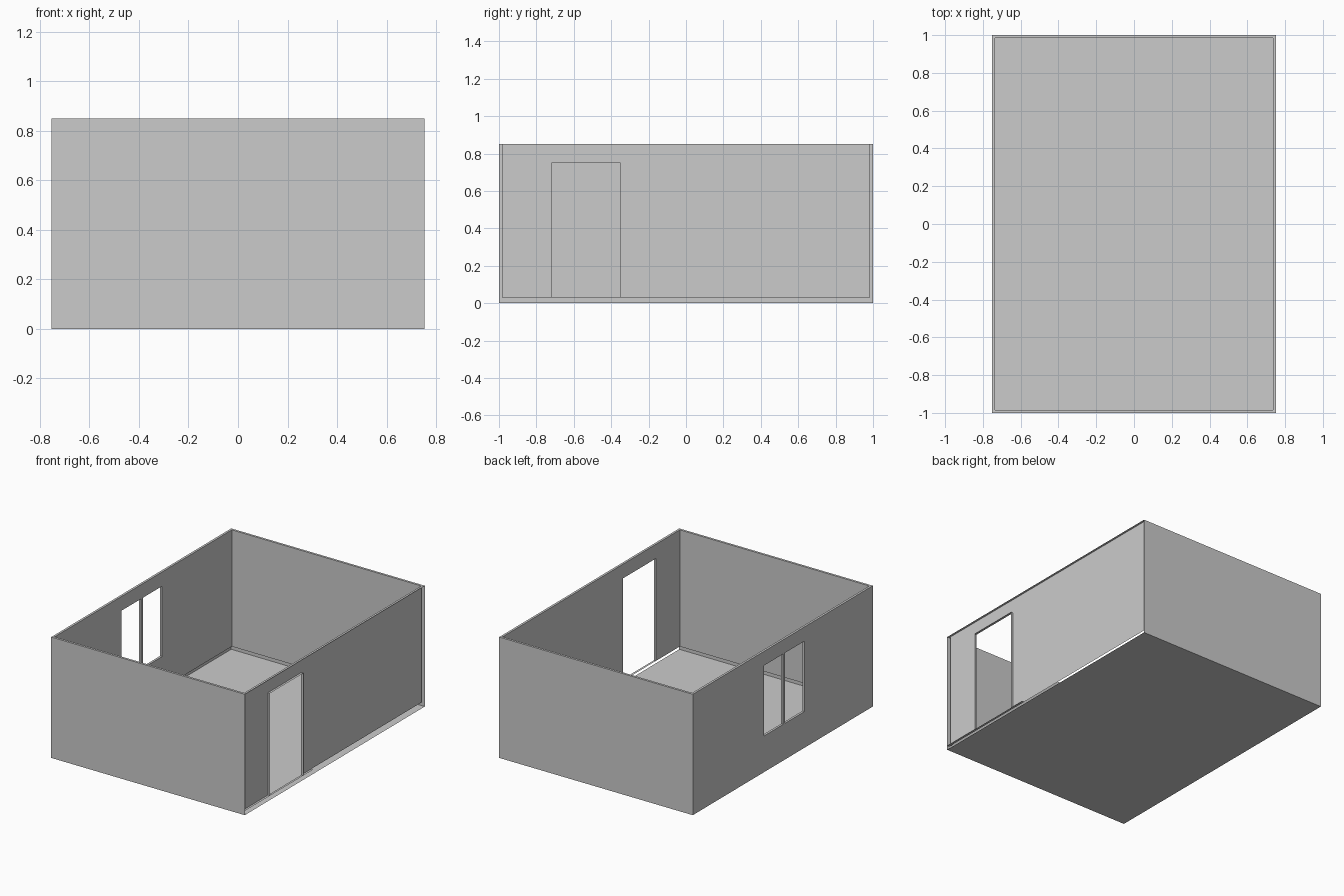
import bpy
import bmesh

if "Cube" in bpy.data.objects:
    bpy.data.objects.remove(bpy.data.objects["Cube"])

# Room shell: outer skin (right side open), inner skin, rim and opening reveals
X, Y, H = 0.753, 1.0, 0.85       # outer half sizes and height
T = 0.016                        # gap between skins
XI, YI, Z0 = X - T, Y - T, 0.03  # inner skin
TOP = 0.75                       # head height of the openings
DOOR = (-0.72, -0.35, Z0, TOP)
PANES = [(-0.24, -0.025, 0.255, TOP), (-0.005, 0.21, 0.255, TOP)]


def build(name, quads):
    bm = bmesh.new()
    for q in quads:
        bm.faces.new([bm.verts.new(p) for p in q])
    bmesh.ops.remove_doubles(bm, verts=bm.verts, dist=1e-5)
    mesh = bpy.data.meshes.new(name)
    bm.to_mesh(mesh)
    bm.free()
    ob = bpy.data.objects.new(name, mesh)
    bpy.context.collection.objects.link(ob)
    return ob


def side(x, y, z0, z1, holes=(), flip=False):
    """Panel across y at constant x, left open where the holes are."""
    ys = sorted({-y, y} | {v for h in holes for v in h[:2]})
    zs = sorted({z0, z1} | {v for h in holes for v in h[2:]})
    out = []
    for a, b in zip(ys, ys[1:]):
        for c, d in zip(zs, zs[1:]):
            if any(h[0] <= a and b <= h[1] and h[2] <= c and d <= h[3] for h in holes):
                continue
            q = [(x, a, c), (x, b, c), (x, b, d), (x, a, d)]
            out.append(q[::-1] if flip else q)
    return out


def cross(y, x, z0, z1, flip=False):
    """Panel across x at constant y."""
    q = [(-x, y, z0), (x, y, z0), (x, y, z1), (-x, y, z1)]
    return [q[::-1] if flip else q]


def flat(x0, x1, y0, y1, z, down=False):
    q = [(x0, y0, z), (x1, y0, z), (x1, y1, z), (x0, y1, z)]
    return [q[::-1] if down else q]


def reveal(xa, xb, hole):
    """Four faces lining an opening between two skins."""
    a, b, c, d = hole
    ring = [(a, c), (a, d), (b, d), (b, c)]
    return [[(xa, *p), (xa, *q), (xb, *q), (xb, *p)]
            for p, q in zip(ring, ring[1:] + ring[:1])]


# Floor and outer faces; the right-hand outer face is absent
build("floor", flat(-X, X, -Y, Y, 0, down=True))
build("outer_walls", cross(-Y, X, 0, H) + cross(Y, X, 0, H, True)
      + side(-X, Y, 0, H, PANES, True))

# Inner faces stop a little above the floor
build("inner_walls", cross(-YI, XI, Z0, H, True) + cross(YI, XI, Z0, H)
      + side(-XI, YI, Z0, H, PANES) + side(XI, YI, Z0, H, [DOOR], True))

# Top rim joining the skins
build("wall_rim", flat(-X, X, -Y, -YI, H) + flat(-X, X, YI, Y, H)
      + flat(-X, -XI, -YI, YI, H) + flat(XI, X, -YI, YI, H))

# Linings of the window panes (with the mullion between) and the doorway
build("window_reveal", [q for p in PANES for q in reveal(-X, -XI, p)])
build("door_reveal", reveal(XI, X, DOOR))

# Narrow sill along the front part of the open side
build("door_sill", flat(XI, X, -Y, DOOR[0], Z0) + flat(XI, X, DOOR[1], -0.24, Z0))
